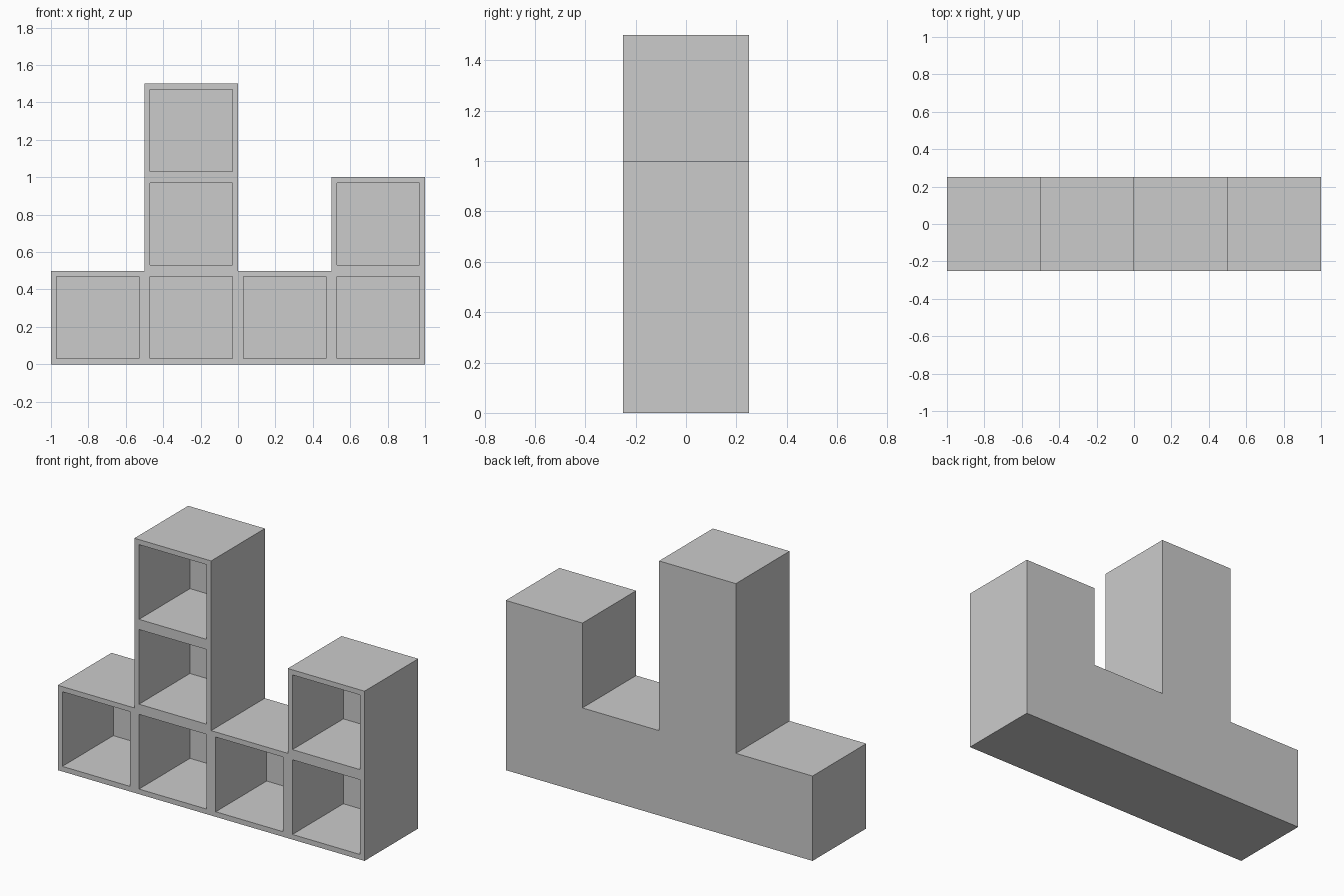
import bpy, bmesh
from mathutils import Vector

if "Cube" in bpy.data.objects:
    bpy.data.objects.remove(bpy.data.objects["Cube"])

CELL, WALL, BACK = 0.5, 0.03, 0.026
HALF = CELL / 2
HEIGHTS = [1, 3, 1, 2]          # stacked cubbies per column, left to right

bm = bmesh.new()

# Front sheet: one quad per cubby
for col, count in enumerate(HEIGHTS):
    x = -1 + col * CELL
    for row in range(count):
        z = row * CELL
        bm.faces.new([bm.verts.new((x + dx, -HALF, z + dz))
                      for dx, dz in ((0, 0), (CELL, 0), (CELL, CELL), (0, CELL))])
bmesh.ops.remove_doubles(bm, verts=bm.verts[:], dist=1e-4)

# Solid stepped body
ext = bmesh.ops.extrude_face_region(bm, geom=bm.faces[:], use_keep_orig=True)
bmesh.ops.translate(bm, vec=(0, CELL, 0),
                    verts=[g for g in ext["geom"] if isinstance(g, bmesh.types.BMVert)])
bmesh.ops.recalc_face_normals(bm, faces=bm.faces[:])

# Open compartments: inset every front quad and sink it to the back panel
fronts = [f for f in bm.faces if all(v.co.y < -HALF + 1e-4 for v in f.verts)]
bmesh.ops.inset_individual(bm, faces=fronts, thickness=WALL, use_even_offset=True)
sunk = bmesh.ops.extrude_discrete_faces(bm, faces=fronts)["faces"]
bmesh.ops.translate(bm, vec=Vector((0, CELL - BACK, 0)),
                    verts=list({v for f in sunk for v in f.verts}))
bmesh.ops.recalc_face_normals(bm, faces=bm.faces[:])

mesh = bpy.data.meshes.new("stepped_cube_shelf")
bm.to_mesh(mesh)
bm.free()
bpy.context.collection.objects.link(bpy.data.objects.new("stepped_cube_shelf", mesh))
